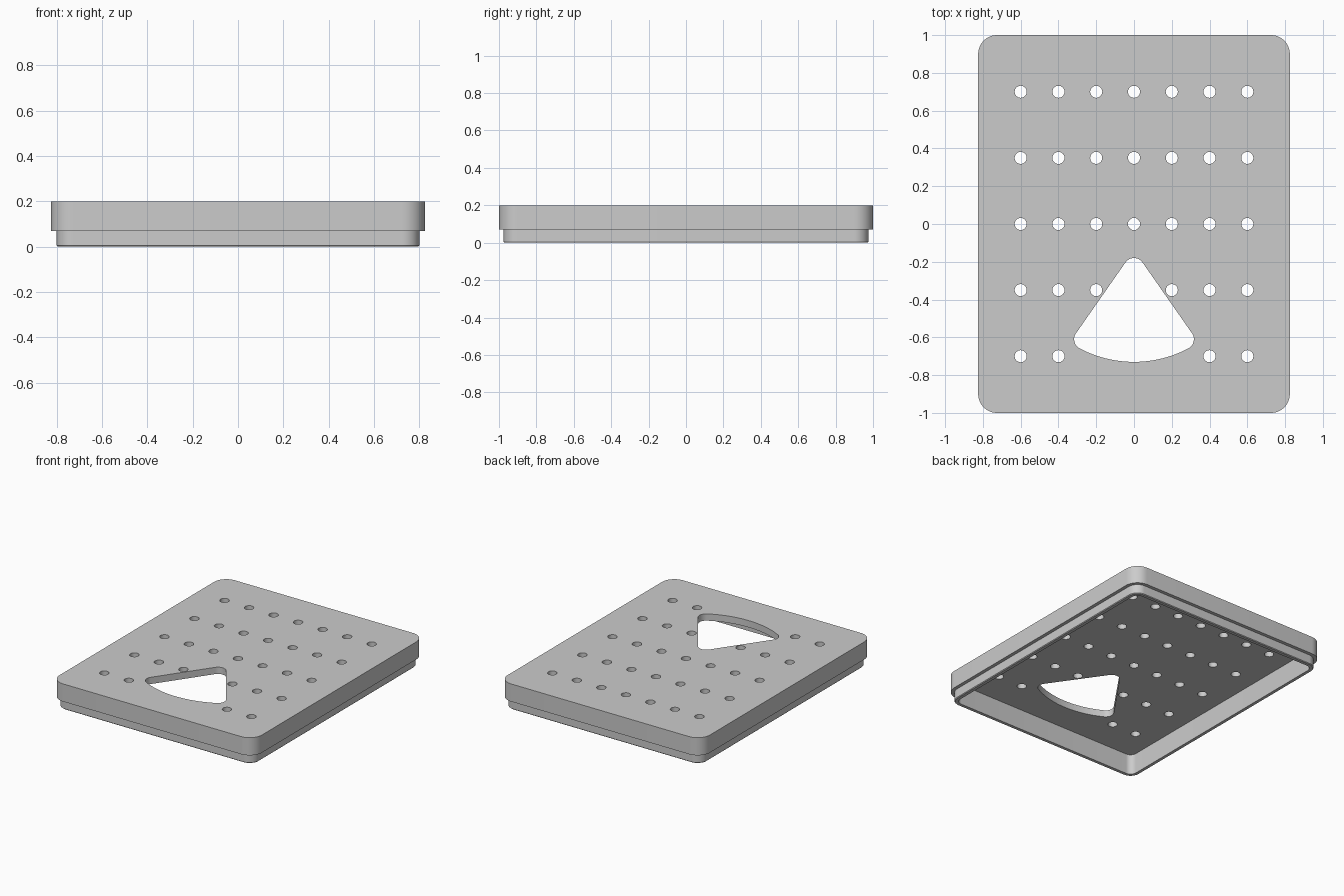
import bpy, bmesh, math
from math import radians, cos, sin

if "Cube" in bpy.data.objects:
    bpy.data.objects.remove(bpy.data.objects["Cube"], do_unlink=True)

grey = bpy.data.materials.new("plain grey")
grey.use_nodes = True
colour = (0.6, 0.6, 0.6, 1)
grey.diffuse_color = colour
grey.node_tree.nodes["Principled BSDF"].inputs["Base Color"].default_value = colour


def arc(cx, cy, r, start, end, steps):
    """Points along an arc, angles in degrees."""
    angles = [radians(start + (end - start) * i / steps) for i in range(steps + 1)]
    return [(cx + r * cos(a), cy + r * sin(a)) for a in angles]


def rounded_rect(inset):
    """Outline of the lid moved inwards by inset."""
    r = 0.1 - inset
    points = []
    for k, (sx, sy) in enumerate([(1, 1), (-1, 1), (-1, -1), (1, -1)]):
        points += arc(sx * 0.725, sy * 0.9, r, 90 * k, 90 * k + 90, 12)
    return points


def loft(bm, sections):
    """Closed solid through matching (outline, height) sections."""
    rings = [[bm.verts.new((x, y, z)) for x, y in outline] for outline, z in sections]
    for a, b in zip(rings, rings[1:]):
        for i in range(len(a)):
            j = (i + 1) % len(a)
            bm.faces.new((a[i], a[j], b[j], b[i]))
    bm.faces.new(rings[0][::-1])
    bm.faces.new(rings[-1])


def make_object(name, bm):
    bmesh.ops.recalc_face_normals(bm, faces=bm.faces)
    mesh = bpy.data.meshes.new(name)
    bm.to_mesh(mesh)
    bm.free()
    mesh.materials.append(grey)
    obj = bpy.data.objects.new(name, mesh)
    bpy.context.collection.objects.link(obj)
    return obj


# Lid: top plate, skirt, and a narrower lip hollow from below
profile = [(0, 0.2), (0, 0.07), (0.025, 0.07), (0.025, 0.005),
           (0.03, 0), (0.053, 0), (0.053, 0.15)]
bm = bmesh.new()
loft(bm, [(rounded_rect(inset), z) for inset, z in profile])
lid = make_object("lid", bm)

# Cutter: rounded wedge opening and the grid of round holes
bm = bmesh.new()
tilt = 35
sweep = 28
wedge = (arc(0, -0.235, 0.055, tilt, 180 - tilt, 12)
         + arc(-0.262, -0.61, 0.055, 180 - tilt, 270 - sweep, 12)
         + arc(0, -0.115, 0.615, 270 - sweep, 270 + sweep, 24)[1:-1]
         + arc(0.262, -0.61, 0.055, sweep - 90, tilt, 12))
loft(bm, [(wedge, 0.1), (wedge, 0.25)])
for row in range(-2, 3):
    for col in range(-3, 4):
        in_wedge = (row == -2 and abs(col) < 2) or (row == -1 and col == 0)
        if not in_wedge:
            hole = arc(col * 0.2, row * 0.35, 0.032, 0, 360, 24)[:-1]
            loft(bm, [(hole, 0.1), (hole, 0.25)])
cutter = make_object("hole_cutter", bm)
cutter.hide_render = True

# Cut the openings, then discard the cutter
bpy.context.view_layer.objects.active = lid
lid.select_set(True)
cut = lid.modifiers.new("openings", "BOOLEAN")
cut.operation = "DIFFERENCE"
cut.solver = "EXACT"
cut.object = cutter
bpy.ops.object.modifier_apply(modifier=cut.name)
bpy.data.objects.remove(cutter, do_unlink=True)

# Smooth rounded walls with sharp rims
for obj in bpy.context.selected_objects:
    obj.select_set(obj == lid)
bpy.ops.object.shade_smooth_by_angle(angle=radians(30))
